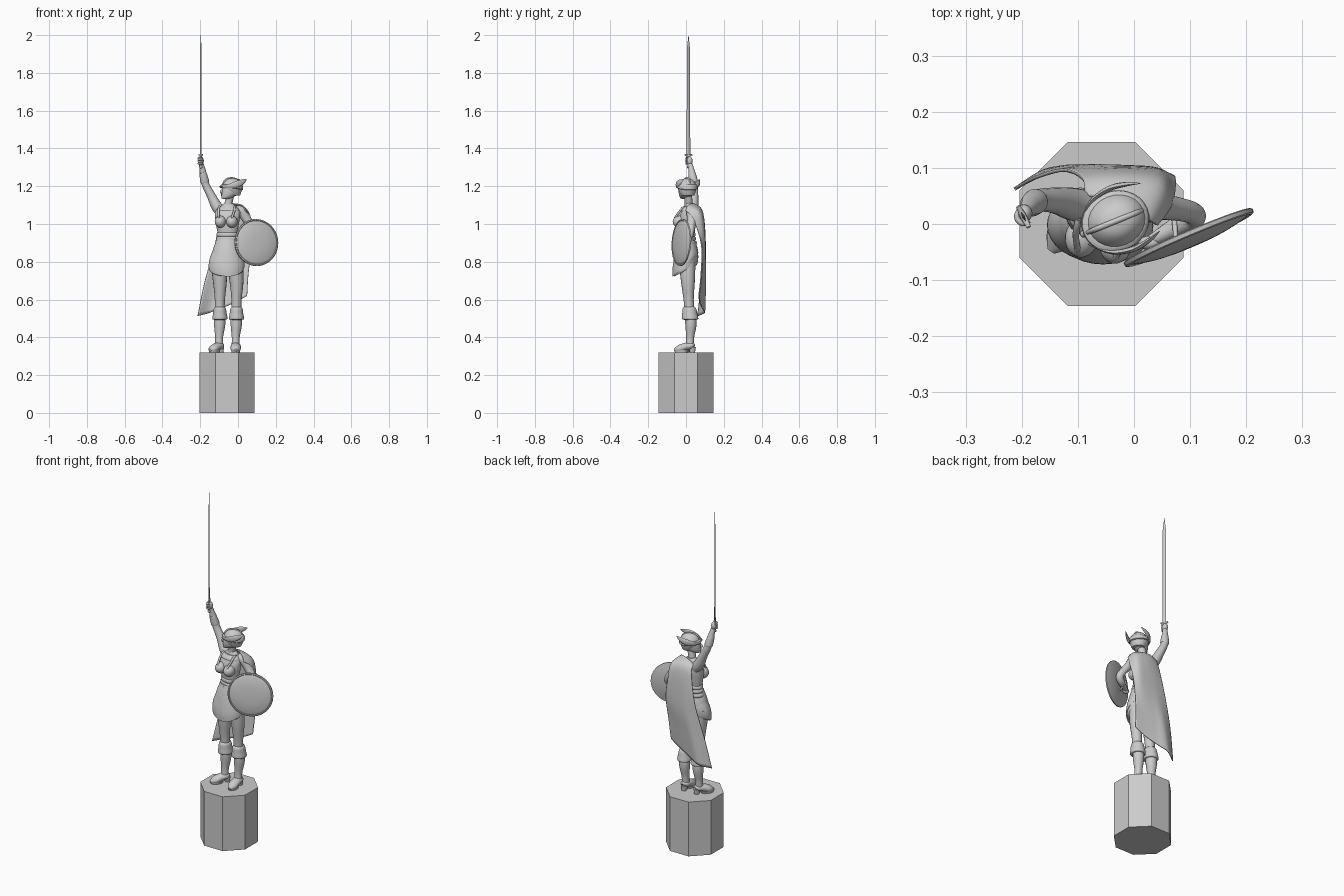
import bpy, bmesh
from math import sin, cos, pi, radians
from mathutils import Vector, Matrix

I = Matrix.Identity(4)


def spline(pts, n=4):
    """Catmull-Rom resampling of equal-length tuples."""
    out = []
    for i in range(len(pts) - 1):
        p = [pts[max(0, min(len(pts) - 1, i + k))] for k in (-1, 0, 1, 2)]
        for s in range(n):
            t = s / n
            out.append(tuple(0.5 * (2*b + (c-a)*t + (2*a-5*b+4*c-d)*t*t + (3*b-a-3*c+d)*t**3)
                             for a, b, c, d in zip(*p)))
    return out + [tuple(pts[-1])]


def skin(name, rings, M=I, closed=True, angle=40):
    """Bridge rings of points; cap the ends when the rings are closed."""
    bm = bmesh.new()
    rows = [[bm.verts.new(M @ Vector(p)) for p in r] for r in rings]
    n = len(rows[0])
    for a, b in zip(rows, rows[1:]):
        for i in range(n if closed else n - 1):
            j = (i + 1) % n
            bm.faces.new((a[i], a[j], b[j], b[i]))
    if closed:
        bm.faces.new(rows[0][::-1])
        bm.faces.new(rows[-1])
    bmesh.ops.recalc_face_normals(bm, faces=bm.faces)
    me = bpy.data.meshes.new(name)
    bm.to_mesh(me)
    bm.free()
    ob = bpy.data.objects.new(name, me)
    bpy.context.collection.objects.link(ob)
    bpy.ops.object.select_all(action='DESELECT')
    bpy.context.view_layer.objects.active = ob
    ob.select_set(True)
    if angle:
        bpy.ops.object.shade_smooth_by_angle(angle=radians(angle))
    return ob


def loft(name, rings, M=I, seg=24, n=4, tilt=0, angle=40):
    """Stack of horizontal ellipses (x, y, z, rx, ry); tilt slopes the lowest ring."""
    rs = spline(rings, n) if n > 1 else rings
    z0, z1 = rs[0][2], rs[-1][2]
    out = []
    for x, y, z, rx, ry in rs:
        k = tilt * (z1 - z) / (z1 - z0)
        out.append([(x + rx*cos(2*pi*i/seg), y + ry*sin(2*pi*i/seg), z + k*ry*sin(2*pi*i/seg))
                    for i in range(seg)])
    return skin(name, out, M, angle=angle)


def tube(name, pts, M=I, seg=16, n=5, flat=1, up=(0, 1, 0.01)):
    """Tapered tube along (x, y, z, radius)."""
    ps = spline(pts, n)
    out = []
    for i, p in enumerate(ps):
        t = (Vector(ps[min(i+1, len(ps)-1)][:3]) - Vector(ps[max(i-1, 0)][:3])).normalized()
        u = t.cross(Vector(up)).normalized()
        v = t.cross(u)
        c = Vector(p[:3])
        out.append([c + p[3]*(u*cos(2*pi*k/seg) + v*flat*sin(2*pi*k/seg)) for k in range(seg)])
    return skin(name, out, M, angle=50)


def ball(name, c, s, M=I, seg=20):
    return loft(name, [(c[0], c[1], c[2] - s[2]*cos(pi*i/12), s[0]*max(.02, sin(pi*i/12)),
                        s[1]*max(.02, sin(pi*i/12))) for i in range(13)], M, seg, 1)


# octagonal pedestal
R = 0.146 / cos(pi / 8)
loft("pedestal", [(0, 0, 0, R, R), (0, 0, 0.32, R, R)],
     Matrix.Translation((-0.058, 0, 0)) @ Matrix.Rotation(pi/8, 4, 'Z'), 8, 1, angle=0)

# legs, boots with folded cuffs, pointed feet
for side, fx, turn in (("right", -0.100, -35), ("left", -0.012, 0)):
    hx = -0.062 + (fx + 0.056) * 0.95
    tube(side + "_leg", [(hx, 0.005, 0.82, 0.046), (fx + 0.004, 0.01, 0.70, 0.037),
                         (fx + 0.004, 0.014, 0.60, 0.027), (fx + 0.003, 0.02, 0.52, 0.026)])
    tube(side + "_boot", [(fx + 0.003, 0.022, 0.54, 0.027), (fx + 0.003, 0.026, 0.47, 0.030),
                          (fx, 0.022, 0.40, 0.021), (fx, 0.02, 0.35, 0.022)])
    c = fx + 0.004
    loft(side + "_boot_cuff", [(c, 0.022, 0.493, 0.026, 0.03), (c, 0.022, 0.497, 0.040, 0.043),
                               (c, 0.02, 0.525, 0.036, 0.040), (c, 0.018, 0.552, 0.032, 0.036),
                               (c, 0.018, 0.562, 0.024, 0.027)])
    F = Matrix.Translation((fx, 0.02, 0)) @ Matrix.Rotation(radians(turn), 4, 'Z')
    tube(side + "_foot", [(0, 0.022, 0.352, 0.012), (0, 0.012, 0.356, 0.024), (0, -0.025, 0.350, 0.027),
                          (0, -0.058, 0.338, 0.026), (0, -0.083, 0.332, 0.008)], F, flat=0.75, up=(0, 0, 1))
    loft(side + "_heel", [(0, 0.014, 0.32, 0.014, 0.014), (0, 0.012, 0.35, 0.020, 0.020)], F, 12, 1)
    loft(side + "_sole", [(0, -0.045, 0.32, 0.022, 0.034), (0, -0.045, 0.332, 0.024, 0.038)], F, 20, 1)

# skirt with a hem rising to the back
loft("skirt", [(-0.060, -0.004, 0.752, 0.080, 0.058), (-0.062, -0.003, 0.762, 0.092, 0.064),
               (-0.061, -0.001, 0.81, 0.091, 0.066), (-0.058, 0.002, 0.87, 0.072, 0.055),
               (-0.056, 0.004, 0.92, 0.057, 0.042)], seg=32, tilt=0.5)
loft("skirt_wrap_fold", [(-0.054, -0.005, 0.775, 0.088, 0.066), (-0.056, -0.003, 0.81, 0.089, 0.068),
                         (-0.057, 0.001, 0.87, 0.074, 0.057), (-0.056, 0.004, 0.91, 0.060, 0.045)],
     seg=32, tilt=0.8)

# torso and neck
T = Matrix.Translation((-0.056, 0.008, 0)) @ Matrix.Rotation(radians(-10), 4, 'Z')
loft("torso", [(0, 0, 0.89, 0.058, 0.042), (0, 0, 0.94, 0.052, 0.037), (0, 0, 0.98, 0.058, 0.041),
               (0, 0.002, 1.03, 0.066, 0.045), (0, 0.008, 1.07, 0.066, 0.036),
               (0.002, 0.010, 1.095, 0.040, 0.026), (0.004, 0.010, 1.11, 0.022, 0.022)], T, 28)
for i, (z, r) in enumerate(((0.900, 0.064), (0.922, 0.058), (0.944, 0.056))):
    loft("waist_band_%d" % i, [(0, 0, z-0.011, r-0.004, r*0.72-0.002), (0, 0, z-0.006, r+0.002, r*0.75),
                               (0, 0, z+0.006, r+0.001, r*0.75), (0, 0, z+0.011, r-0.004, r*0.72-0.002)], T, 28, 2)
for s, side in ((-1, "right"), (1, "left")):
    ball(side + "_breast_cup", (s*0.031, -0.038, 1.012), (0.030, 0.036, 0.032), T)
    tube(side + "_bodice_strap", [(s*0.034, -0.062, 1.03, 0.006), (s*0.042, -0.036, 1.065, 0.006),
                                  (s*0.042, -0.008, 1.092, 0.006), (s*0.040, 0.03, 1.085, 0.006)], T, 8)
loft("collar", [(0, 0.002, 1.068, 0.062, 0.040), (0, 0.004, 1.078, 0.061, 0.040),
                (0.002, 0.008, 1.094, 0.043, 0.030)], T, 28, 3)
tube("neck", [(-0.052, 0.016, 1.08, 0.027), (-0.050, 0.014, 1.11, 0.021), (-0.040, 0.010, 1.16, 0.022)])

# head turned toward the raised arm, built facing -y
H = Matrix.Translation((-0.033, 0.005, 0)) @ Matrix.Rotation(radians(-68), 4, 'Z')
loft("face", [(0, -0.040, 1.132, 0.008, 0.008), (0, -0.032, 1.137, 0.022, 0.025), (0, -0.016, 1.152, 0.034, 0.042),
              (0, -0.005, 1.175, 0.041, 0.052), (0, 0, 1.20, 0.043, 0.052)], H)
tube("nose", [(0, -0.051, 1.186, 0.004), (0, -0.061, 1.170, 0.007), (0, -0.054, 1.163, 0.003)], H, 8, up=(1, 0, 0))
tube("lips", [(-0.012, -0.046, 1.152, 0.002), (0, -0.056, 1.152, 0.005), (0.012, -0.046, 1.152, 0.002)], H, 8)
loft("helmet", [(0, 0.012, 1.150, 0.034, 0.032), (0, 0.008, 1.165, 0.042, 0.042), (0, 0.002, 1.19, 0.049, 0.054),
                (0, 0.002, 1.215, 0.043, 0.049), (0, 0.002, 1.236, 0.025, 0.030), (0, 0.002, 1.243, 0.002, 0.002)], H)
loft("helmet_band", [(0, 0, 1.187, 0.048, 0.053), (0, 0, 1.190, 0.054, 0.061), (0, 0, 1.205, 0.053, 0.060),
                     (0, 0, 1.210, 0.044, 0.050)], H, 28, 2, tilt=-0.15)
tube("helmet_crest", [(0, -0.054, 1.205, 0.004), (0, -0.035, 1.234, 0.005), (0, 0.002, 1.243, 0.005),
                      (0, 0.038, 1.230, 0.005), (0, 0.053, 1.200, 0.004)], H, 8, up=(1, 0, 0))
for s, side in ((-1, "right"), (1, "left")):
    tube(side + "_helmet_wing", [(s*0.020, -0.060, 1.196, 0.004), (s*0.048, -0.028, 1.202, 0.012),
                                 (s*0.058, 0.010, 1.212, 0.017), (s*0.054, 0.042, 1.224, 0.013),
                                 (s*0.046, 0.066, 1.236, 0.002)], H, 10, flat=0.3, up=(1, 0, 0))

# raised sword arm
tube("right_arm", [(-0.085, 0.030, 1.060, 0.030), (-0.112, 0.036, 1.092, 0.029), (-0.142, 0.042, 1.150, 0.023),
                   (-0.172, 0.042, 1.210, 0.020), (-0.183, 0.034, 1.260, 0.019), (-0.194, 0.022, 1.318, 0.012)])
tube("right_bracer", [(-0.1755, 0.040, 1.222, 0.017), (-0.176, 0.040, 1.224, 0.023),
                      (-0.186, 0.031, 1.27, 0.019), (-0.187, 0.030, 1.274, 0.014)])
ball("right_hand", (-0.196, 0.019, 1.334), (0.015, 0.016, 0.023))
for i in range(4):
    z = 1.320 + i*0.0095
    tube("right_finger_%d" % i, [(-0.186, 0.006, z, 0.004), (-0.199, 0.001, z, 0.0052),
                                 (-0.209, 0.012, z, 0.0052), (-0.205, 0.026, z, 0.004)], I, 8, 3, up=(0, 0, 1))

# sword
S = Matrix.Translation((-0.197, 0.013, 0)) @ Matrix.Rotation(radians(27), 4, 'Z')
loft("sword_blade", [(0, 0, 1.36, 0.003, 0.011), (0, 0, 1.93, 0.0025, 0.009), (0, 0, 2.0, 0.0003, 0.0005)],
     S, 4, 1, angle=0)
loft("sword_grip", [(0, 0, 1.30, 0.006, 0.006), (0, 0, 1.36, 0.006, 0.006)], S, 10, 1)
ball("sword_pommel", (0, 0, 1.302), (0.009, 0.009, 0.008), S, 12)
tube("sword_guard", [(0, -0.021, 1.367, 0.004), (0, 0, 1.361, 0.006), (0, 0.021, 1.367, 0.004)], S, 8, up=(1, 0, 0))

# bent shield arm
tube("left_arm", [(-0.015, 0.026, 1.065, 0.028), (0.018, 0.030, 1.066, 0.029), (0.056, 0.030, 1.01, 0.023),
                  (0.098, 0.022, 0.952, 0.020), (0.108, 0.012, 0.925, 0.020), (0.085, 0.000, 0.905, 0.019),
                  (0.045, -0.022, 0.895, 0.013), (0.030, -0.030, 0.892, 0.010)])
ball("left_hand", (0.028, -0.034, 0.891), (0.020, 0.013, 0.017))
tube("shield_strap", [(0.075, -0.030, 0.935, 0.004), (0.071, 0.018, 0.905, 0.005), (0.075, -0.030, 0.872, 0.004)],
     I, 8, up=(1, 0, 0))

# round domed shield with a raised rim
N = Vector((0.39, -0.92, 0.06))
D = Matrix.Translation((0.098, -0.025, 0.902)) @ N.to_track_quat('Z', 'Y').to_matrix().to_4x4()
loft("shield", [(0, 0, -0.004, 0.118, 0.118), (0, 0, 0.002, 0.116, 0.116), (0, 0, 0.009, 0.090, 0.090),
                (0, 0, 0.014, 0.055, 0.055), (0, 0, 0.016, 0.001, 0.001)], D, 40, 3)
loft("shield_rim", [(0, 0, -0.006, 0.121, 0.121), (0, 0, -0.004, 0.125, 0.125), (0, 0, 0.003, 0.124, 0.124),
                    (0, 0, 0.005, 0.118, 0.118), (0, 0, 0.0, 0.112, 0.112)], D, 40, 1)

# cape wrapped over the left shoulder and sweeping to the right
rows = [
    [(-0.086, 0.050, 1.085), (-0.050, 0.046, 1.105), (-0.010, 0.028, 1.106), (0.025, 0.008, 1.096), (0.040, -0.002, 1.070)],
    [(-0.092, 0.080, 1.050), (-0.050, 0.087, 1.060), (0.000, 0.086, 1.060), (0.050, 0.074, 1.050), (0.066, 0.036, 1.030)],
    [(-0.125, 0.096, 0.880), (-0.070, 0.102, 0.880), (-0.010, 0.102, 0.880), (0.040, 0.098, 0.880), (0.072, 0.082, 0.890)],
    [(-0.177, 0.082, 0.690), (-0.115, 0.103, 0.695), (-0.060, 0.096, 0.705), (0.000, 0.088, 0.720), (0.055, 0.080, 0.735)],
    [(-0.213, 0.062, 0.513), (-0.150, 0.098, 0.530), (-0.085, 0.086, 0.555), (-0.015, 0.074, 0.585), (0.048, 0.068, 0.620)],
]
across = [spline(r, 5) for r in rows]
down = [spline([r[i] for r in across], 6) for i in range(len(across[0]))]
cape = skin("cape", down, closed=False)
m = cape.modifiers.new("thickness", 'SOLIDIFY')
m.thickness, m.offset = 0.006, 0
